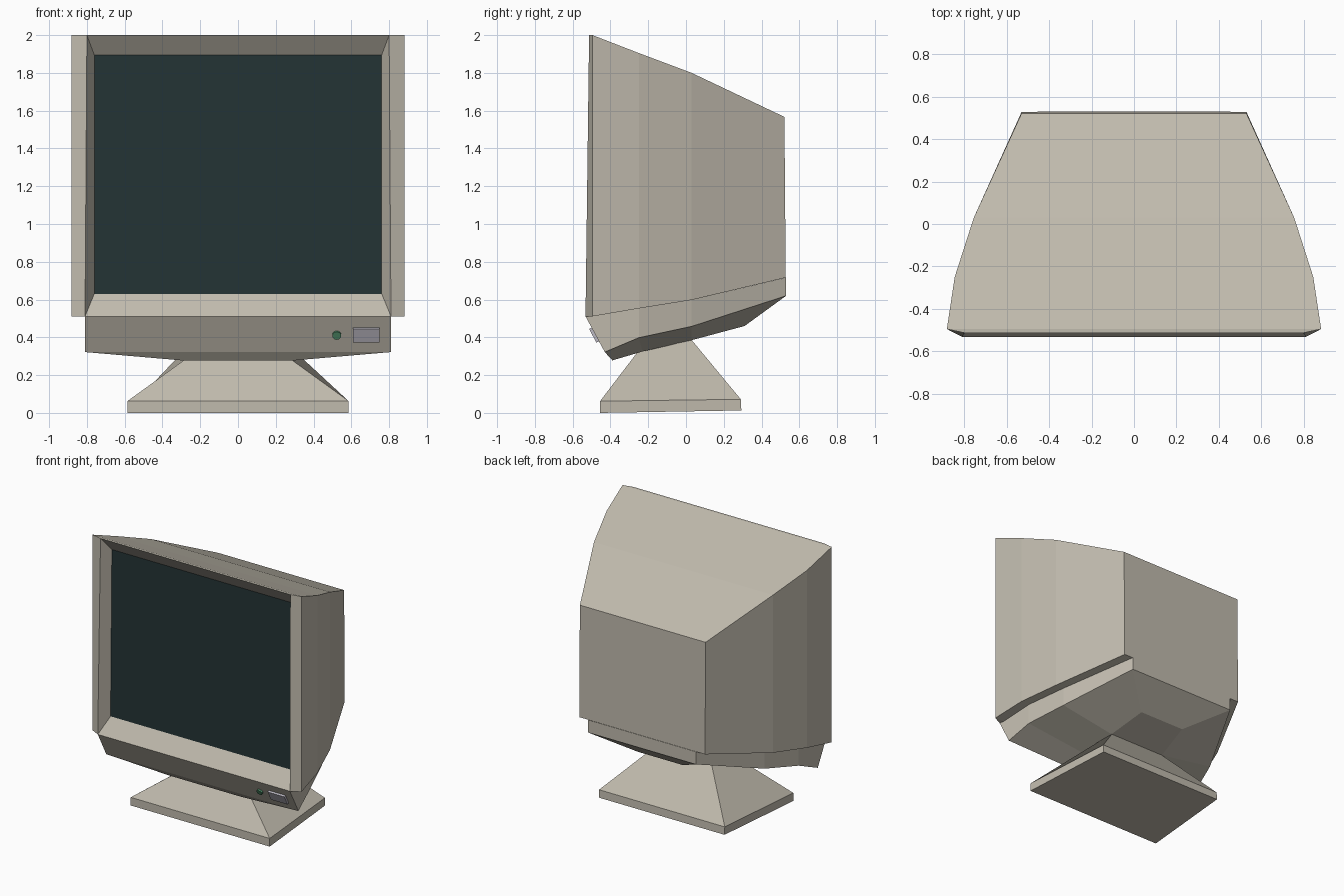
import bpy, bmesh
from mathutils import Vector, Matrix

if "Cube" in bpy.data.objects:
    bpy.data.objects.remove(bpy.data.objects["Cube"])


def material(name, rgb):
    m = bpy.data.materials.new(name)
    m.diffuse_color = (*rgb, 1)
    m.use_nodes = True
    m.node_tree.nodes["Principled BSDF"].inputs["Base Color"].default_value = m.diffuse_color
    return m


CASE = material("beige_plastic", (0.53, 0.495, 0.42))
GLASS = material("dark_glass", (0.017, 0.033, 0.035))
GREEN = material("green_light", (0.09, 0.30, 0.16))
GREY = material("grey_button", (0.50, 0.48, 0.54))


def finish(bm, name, mat):
    bmesh.ops.recalc_face_normals(bm, faces=bm.faces)
    me = bpy.data.meshes.new(name)
    bm.to_mesh(me)
    bm.free()
    me.materials.append(mat)
    ob = bpy.data.objects.new(name, me)
    bpy.context.collection.objects.link(ob)
    return ob


def half(points):
    """Mirror a right-hand half outline into a full loop."""
    return points + [(-x, y, z) for x, y, z in reversed(points)]


def loft(bm, loops, closed=True):
    rows = [[bm.verts.new(p) for p in lp] for lp in loops]
    n = len(rows[0])
    for a, b in zip(rows, rows[1:]):
        for i in range(n if closed else n - 1):
            j = (i + 1) % n
            bm.faces.new((a[i], a[j], b[j], b[i]))
    return rows


# Upper housing: stations of (half width, y low, y high, z low, z high)
screen_loop = half([(0.761, -0.448, 0.63), (0.761, -0.432, 1.895)])
stations = [(0.882, -0.495, -0.495, 0.511, 2.0), (0.845, -0.25, -0.25, 0.553, 1.905),
            (0.755, 0.03, 0.03, 0.598, 1.80), (0.53, 0.528, 0.521, 0.716, 1.567)]
loops = [screen_loop, half([(0.81, -0.532, 0.511), (0.80, -0.513, 2.0)])]
loops += [half([(x, y0, z0), (x, y1, z1)]) for x, y0, y1, z0, z1 in stations]
bm = bmesh.new()
rows = loft(bm, loops)
bm.faces.new(rows[-1])
finish(bm, "monitor_housing", CASE)

# Screen
bm = bmesh.new()
bm.faces.new([bm.verts.new(p) for p in screen_loop])
screen = finish(bm, "screen", GLASS)
if screen.data.polygons[0].normal.y > 0:
    screen.data.flip_normals()

# Lower body and chin: half sections of top edge, side edge, inner floor edge
sections = [
    [(0.81, -0.532, 0.511), (0.81, -0.43, 0.322), (0.30, -0.39, 0.278)],
    [(0.775, -0.25, 0.553), (0.775, -0.25, 0.398), (0.27, -0.23, 0.325)],
    [(0.685, 0.03, 0.598), (0.685, 0.03, 0.458), (0.235, 0.03, 0.385)],
    [(0.455, 0.53, 0.716), (0.455, 0.53, 0.62), (0.19, 0.31, 0.46)],
]
bm = bmesh.new()
rows = loft(bm, [half(s) for s in sections], closed=False)
for r in (rows[0], rows[-1]):
    bm.faces.new((r[0], r[1], r[4], r[5]))
    bm.faces.new((r[1], r[2], r[3], r[4]))
finish(bm, "lower_body", CASE)


# Stand: slightly tilted plate, narrower at the back, rising into a tapered foot
def rect(x, y0, z0, x1, y1, z1):
    return half([(x, y0, z0), (x1, y1, z1)])


bm = bmesh.new()
rows = loft(bm, [rect(0.586, -0.455, 0, 0.53, 0.293, 0.013),
                 rect(0.586, -0.455, 0.062, 0.53, 0.29, 0.072),
                 rect(0.16, -0.22, 0.37, 0.21, 0.01, 0.41)])
bm.faces.new(rows[0])
bm.faces.new(rows[-1])
finish(bm, "stand", CASE)

# Controls on the sloping chin
normal = Vector((0, -0.19, -0.10)).normalized()
slope = Vector((0, -0.10, 0.19)).normalized()


def on_chin(x, z):
    y = -0.532 + (0.511 - z) * 0.10 / 0.19
    across = Vector((1, 0, 0))
    rot = Matrix((across, slope, across.cross(slope))).transposed()
    return Matrix.Translation(Vector((x, y, z)) + normal * 0.003) @ rot.to_4x4()


bm = bmesh.new()
bmesh.ops.create_cube(bm, size=1, matrix=on_chin(0.68, 0.415) @ Matrix.Diagonal((0.14, 0.082, 0.022, 1)))
finish(bm, "power_button", GREY)

bm = bmesh.new()
bmesh.ops.create_cone(bm, cap_ends=True, segments=10, radius1=0.024, radius2=0.024,
                      depth=0.016, matrix=on_chin(0.523, 0.413))
finish(bm, "power_light", GREEN)
